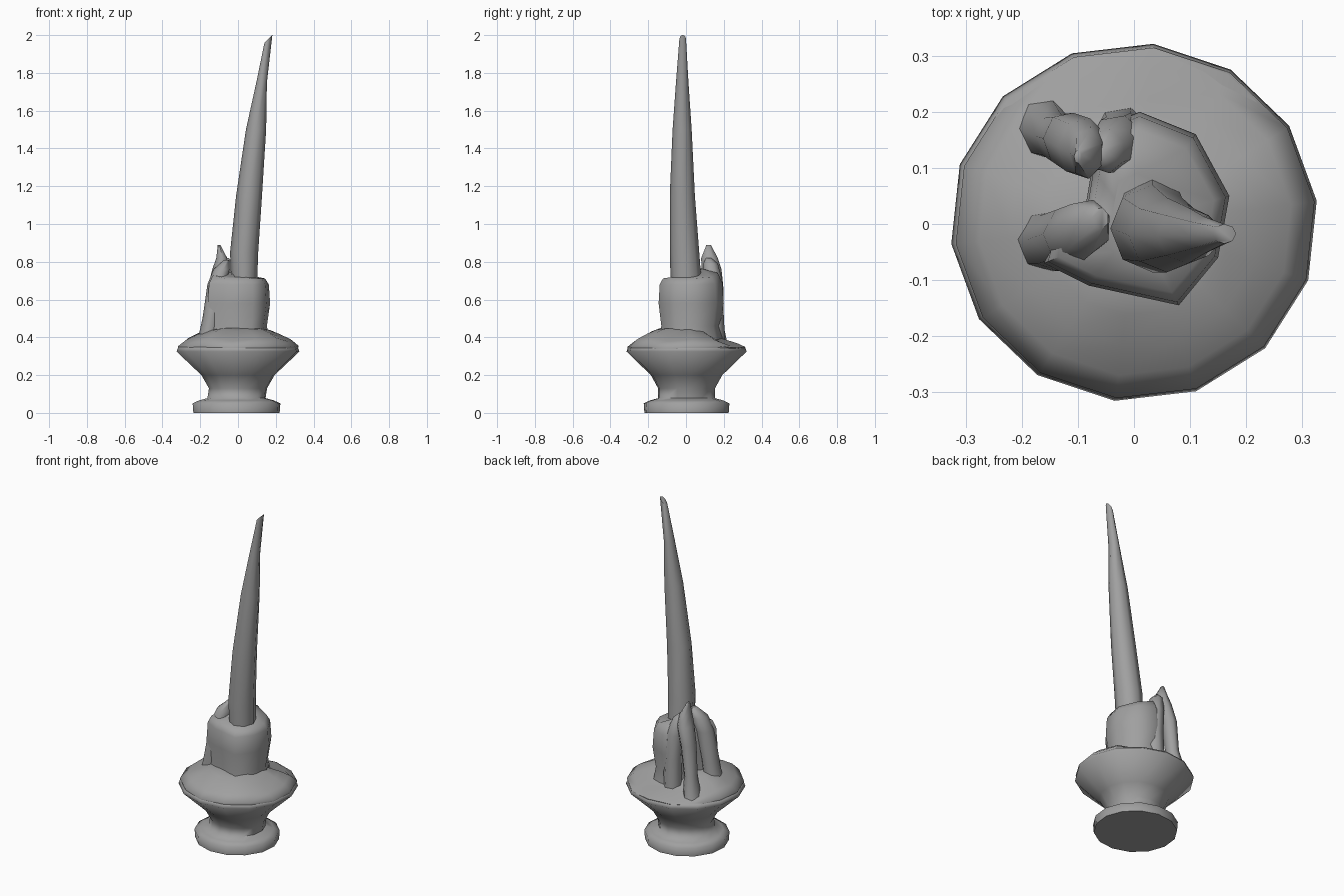
import bpy, bmesh
from math import sin, cos, pi, radians

cube = bpy.data.objects.get("Cube")
if cube:
    bpy.data.objects.remove(cube, do_unlink=True)

stone = bpy.data.materials.new("grey stone")
stone.use_nodes = True
GREY = (0.35, 0.35, 0.35, 1)
stone.diffuse_color = GREY
bsdf = stone.node_tree.nodes["Principled BSDF"]
bsdf.inputs["Base Color"].default_value = GREY
bsdf.inputs["Roughness"].default_value = 0.8


def loft(name, rings, sharp=65):
    """Skin a stack of equal-length rings and cap both ends."""
    bm = bmesh.new()
    loops = [[bm.verts.new(p) for p in ring] for ring in rings]
    n = len(loops[0])
    for low, high in zip(loops, loops[1:]):
        for i in range(n):
            j = (i + 1) % n
            bm.faces.new((low[i], low[j], high[j], high[i]))
    bm.faces.new(loops[0][::-1])
    bm.faces.new(loops[-1])
    bmesh.ops.recalc_face_normals(bm, faces=bm.faces)
    mesh = bpy.data.meshes.new(name)
    bm.to_mesh(mesh)
    bm.free()
    mesh.materials.append(stone)
    obj = bpy.data.objects.new(name, mesh)
    bpy.context.collection.objects.link(obj)
    bpy.ops.object.select_all(action='DESELECT')
    obj.select_set(True)
    bpy.context.view_layer.objects.active = obj
    bpy.ops.object.shade_smooth_by_angle(angle=radians(sharp))


def ellipse(cx, cy, z, rx, ry, n, turn=0.0):
    return [(cx + rx * cos(2 * pi * i / n + turn), cy + ry * sin(2 * pi * i / n + turn), z)
            for i in range(n)]


# Foot disc and flared bowl in one smooth skin
loft("foot_and_bowl", [ellipse(0.0 if z > 0.1 else -0.008, 0.003, z, r, r * 0.975, 14, 0.12)
                       for z, r in [(0, 0.23), (0.05, 0.234), (0.066, 0.2), (0.078, 0.155),
                                    (0.13, 0.155), (0.2, 0.195), (0.325, 0.328),
                                    (0.35, 0.318)]], 80)


# Lumpy heap in the bowl: swollen at the front and sides, low at the back
def heap_ring(z, r, swell, wave):
    ring = []
    for i, (x, y, h) in enumerate(ellipse(0.002, 0.002, z, r, r * 0.975, 14, 0.12)):
        side = 1 - max(0, y / r) ** 1.5
        ring.append((x, y, h + swell * side + wave * sin(i * 2.3)))
    return ring


loft("heap", [heap_ring(*stop) for stop in
              [(0.32, 0.312, 0, 0), (0.345, 0.322, 0.01, 0.006), (0.36, 0.28, 0.03, 0.012),
               (0.375, 0.225, 0.042, 0.014), (0.395, 0.17, 0.045, 0.008),
               (0.43, 0.12, 0.02, 0)]], 75)

# Trunk with a hollow on its back right side
outline = [(0.17, 0.05), (0.11, 0.16), (0.01, 0.2), (-0.06, 0.17), (-0.075, 0.1),
           (-0.085, 0.04), (-0.14, 0.0), (-0.16, -0.07), (-0.08, -0.11), (0.08, -0.145),
           (0.15, -0.06)]
trunk_rings = []
for z, s, rise in [(0.36, 1.0, 0), (0.46, 0.9, 0), (0.58, 1.0, 0),
                   (0.68, 0.96, 0.01), (0.712, 0.84, 0.03), (0.72, 0.45, 0.04)]:
    trunk_rings.append([(x * s, y * s, z + rise * max(0, (y - x) / 0.2))
                        for x, y in outline])
loft("trunk", trunk_rings, 70)

# Tall leaning spike, cut at a slant at the tip: z, x min, x max, y min, y max
spike_rings = []
for z, x0, x1, y0, y1 in [(0.66, -0.035, 0.1, -0.08, 0.085), (0.85, -0.042, 0.107, -0.086, 0.07),
                          (1.15, -0.01, 0.127, -0.086, 0.047), (1.5, 0.042, 0.149, -0.071, 0.03),
                          (1.75, 0.097, 0.153, -0.053, 0.013), (1.98, 0.14, 0.182, -0.035, 0.0)]:
    spike_rings.append(ellipse((x0 + x1) / 2, (y0 + y1) / 2, z,
                               (x1 - x0) / 2, (y1 - y0) / 2, 8))
spike_rings[-1] = [(x, y, z + (x - 0.161)) for x, y, z in spike_rings[-1]]
loft("spike", spike_rings)


# Root-like fingers climbing the hollow side: x, y, z, x radius, y radius
def finger(name, stops):
    loft(name, [ellipse(*stop, 7, 0.4) for stop in stops])


finger("tall_finger", [(-0.16, 0.17, 0.35, 0.05, 0.055), (-0.14, 0.155, 0.48, 0.036, 0.042),
                       (-0.12, 0.15, 0.66, 0.042, 0.05), (-0.09, 0.135, 0.76, 0.046, 0.055),
                       (-0.085, 0.125, 0.82, 0.03, 0.045), (-0.1, 0.12, 0.89, 0.007, 0.012)])
finger("front_finger", [(-0.165, -0.03, 0.36, 0.055, 0.055), (-0.14, -0.03, 0.5, 0.048, 0.055),
                        (-0.11, -0.02, 0.68, 0.052, 0.055), (-0.085, -0.005, 0.76, 0.045, 0.05),
                        (-0.06, 0.01, 0.81, 0.015, 0.02)])
finger("back_finger", [(-0.02, 0.155, 0.36, 0.055, 0.055), (-0.02, 0.15, 0.55, 0.05, 0.05),
                       (-0.03, 0.145, 0.7, 0.05, 0.05), (-0.05, 0.13, 0.79, 0.035, 0.04),
                       (-0.06, 0.12, 0.82, 0.012, 0.015)])
